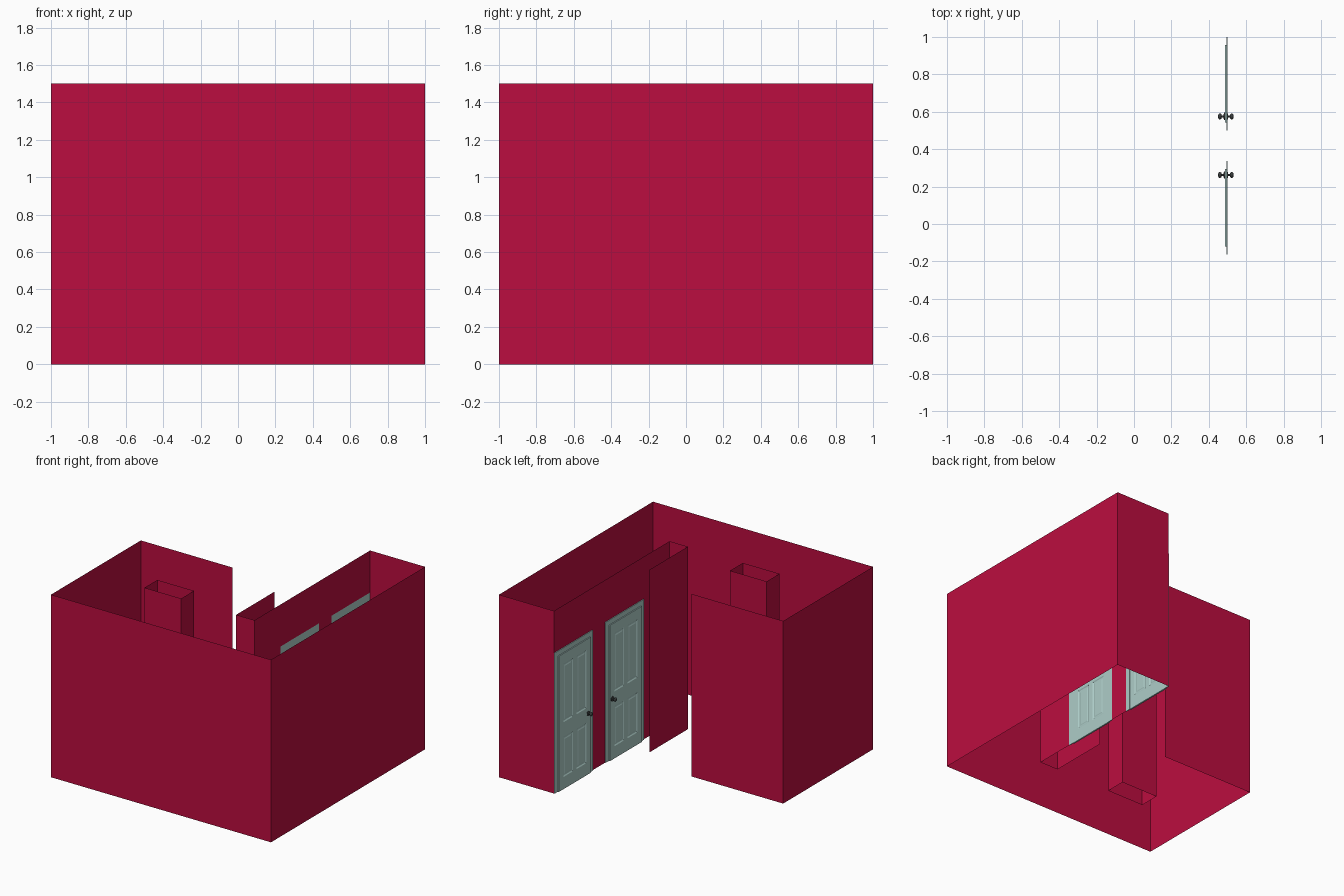
import bpy, bmesh
from math import radians
from mathutils import Matrix, Vector

if "Cube" in bpy.data.objects:
    bpy.data.objects.remove(bpy.data.objects["Cube"])

H = 1.5          # wall height
T = 1 / 6        # plan module
DOOR_H = 1.155
DOOR_W = 0.5
DOORS = [(0.75, -1), (0.087, 1)]   # centre y, side of the knob
WALL_X = 0.5


def material(name, rgb):
    m = bpy.data.materials.new(name)
    m.diffuse_color = (*rgb, 1)
    m.use_nodes = True
    m.node_tree.nodes["Principled BSDF"].inputs["Base Color"].default_value = m.diffuse_color
    return m


RED = material("red_wall", (0.50, 0.004, 0.05))
GREEN = material("pale_green_door", (0.42, 0.61, 0.58))
DARK = material("dark_metal", (0.04, 0.045, 0.045))


def make_object(name, bm, mat):
    mesh = bpy.data.meshes.new(name)
    bm.to_mesh(mesh)
    bm.free()
    mesh.materials.append(mat)
    ob = bpy.data.objects.new(name, mesh)
    bpy.context.collection.objects.link(ob)
    return ob


def wall(name, path, z0=0.0, z1=H, closed=False):
    """Thin sheet wall following a plan path."""
    bm = bmesh.new()
    low = [bm.verts.new((x, y, z0)) for x, y in path]
    top = [bm.verts.new((x, y, z1)) for x, y in path]
    n = len(path)
    for i in range(n if closed else n - 1):
        j = (i + 1) % n
        bm.faces.new((low[i], low[j], top[j], top[i]))
    return make_object(name, bm, RED)


def add_box(bm, lo, hi):
    lo, hi = Vector(lo), Vector(hi)
    mat = Matrix.Translation((lo + hi) / 2) @ Matrix.Diagonal((*(hi - lo), 1))
    bmesh.ops.create_cube(bm, size=1, matrix=mat)


# Outer walls and the recessed lobby walls
wall("outer_walls", [(-T, T), (-1, T), (-1, -1), (1, -1), (1, 1), (WALL_X, 1)])
wall("lobby_return_wall", [(WALL_X, -0.5), (2 * T, -0.5), (2 * T, 0)])
wall("column", [(-0.5, -0.5), (-T, -0.5), (-T, -2 * T), (-0.5, -2 * T)], closed=True)

# Door wall: strip above the doors and piers between them
wall("door_wall_upper", [(WALL_X, 1), (WALL_X, -0.5)], DOOR_H, H)
edges = [-0.5]
for cy, _ in sorted(DOORS):
    edges += [cy - DOOR_W / 2, cy + DOOR_W / 2]
for i in range(0, 4, 2):
    wall("door_wall_pier", [(WALL_X, edges[i + 1]), (WALL_X, edges[i])], 0, DOOR_H)


def door_frame(cy):
    bm = bmesh.new()
    for s in (-1, 1):
        a, b = sorted((cy + s * 0.205, cy + s * DOOR_W / 2))
        add_box(bm, (0.494, a, 0), (0.5, b, DOOR_H))
    add_box(bm, (0.494, cy - 0.205, 1.11), (0.5, cy + 0.205, DOOR_H))
    make_object("door_frame", bm, GREEN)


def door_leaf(cy):
    """Four-panel leaf, moulded on both sides."""
    ys = [-0.208, -0.15, -0.022, 0.022, 0.15, 0.208]
    zs = [0.0, 0.10, 0.43, 0.55, 1.03, 1.115]
    bm = bmesh.new()
    grid = [[bm.verts.new((-0.0065, y, z)) for z in zs] for y in ys]
    panels = []
    for i in range(5):
        for j in range(5):
            f = bm.faces.new((grid[i][j], grid[i][j + 1], grid[i + 1][j + 1], grid[i + 1][j]))
            if i in (1, 3) and j in (1, 3):
                panels.append(f)
    bm.normal_update()
    for f in panels:
        for thick, depth in ((0.012, -0.005), (0.012, 0.0), (0.012, 0.003)):
            bmesh.ops.inset_individual(bm, faces=[f], thickness=thick, depth=depth)
    # Mirror the moulded side to the back and close the rim
    dup = bmesh.ops.duplicate(bm, geom=bm.verts[:] + bm.edges[:] + bm.faces[:])["geom"]
    for v in dup:
        if isinstance(v, bmesh.types.BMVert):
            v.co.x *= -1
    bmesh.ops.bridge_loops(bm, edges=[e for e in bm.edges if e.is_boundary])
    bmesh.ops.recalc_face_normals(bm, faces=bm.faces[:])
    ob = make_object("door_leaf", bm, GREEN)
    ob.location = (0.492, cy, 0)


def door_knobs(y):
    """Turned knob pair: rosette, neck and rounded grip on each side."""
    profile = [(0.0, 0.020), (0.009, 0.020), (0.011, 0.014), (0.013, 0.006),
               (0.022, 0.006), (0.024, 0.012), (0.029, 0.016), (0.035, 0.016),
               (0.040, 0.011), (0.042, 0.0)]
    bm = bmesh.new()
    for s in (-1, 1):
        vs = [bm.verts.new((s * x, r, 0)) for x, r in profile]
        es = [bm.edges.new(p) for p in zip(vs, vs[1:])]
        bmesh.ops.spin(bm, geom=vs + es, cent=(0, 0, 0), axis=(1, 0, 0),
                       angle=radians(360), steps=20)
    bmesh.ops.remove_doubles(bm, verts=bm.verts[:], dist=1e-5)
    bmesh.ops.recalc_face_normals(bm, faces=bm.faces[:])
    ob = make_object("door_knobs", bm, DARK)
    ob.location = (0.491, y, 0.5)
    bpy.context.view_layer.objects.active = ob
    ob.select_set(True)
    bpy.ops.object.shade_smooth_by_angle(angle=radians(50))
    ob.select_set(False)


for cy, side in DOORS:
    door_frame(cy)
    door_leaf(cy)
    door_knobs(cy + side * 0.175)
